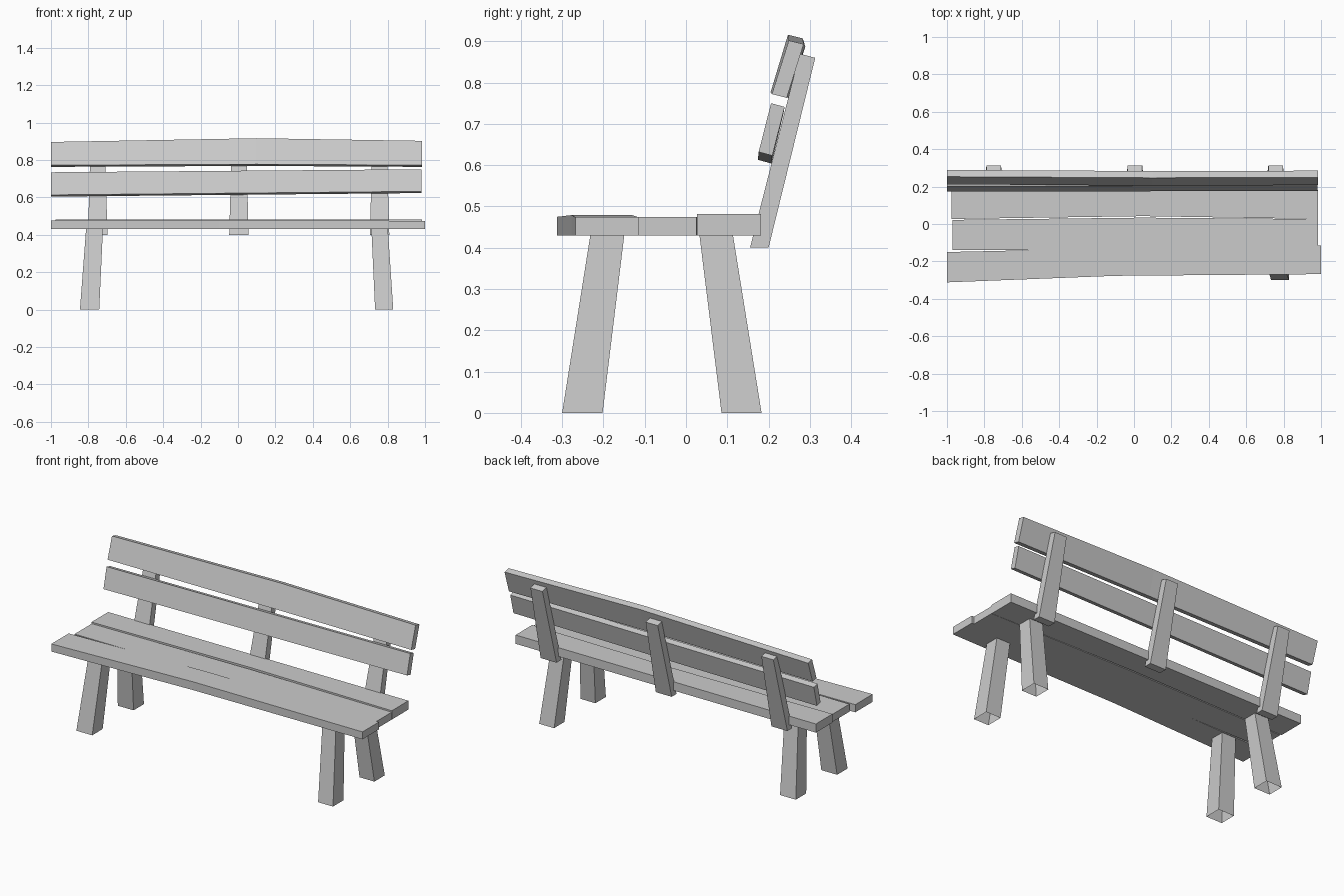
import bpy, bmesh

if "Cube" in bpy.data.objects:
    bpy.data.objects.remove(bpy.data.objects["Cube"])


def loft(name, sections, open_start=False):
    """Skin a row of four-cornered sections into one solid beam."""
    bm = bmesh.new()
    rings = [[bm.verts.new(p) for p in s] for s in sections]
    for a, b in zip(rings, rings[1:]):
        for i in range(4):
            j = (i + 1) % 4
            bm.faces.new((a[i], a[j], b[j], b[i]))
    caps = [bm.faces.new(rings[0]), bm.faces.new(rings[-1])]
    bmesh.ops.recalc_face_normals(bm, faces=bm.faces[:])
    if open_start:
        bmesh.ops.delete(bm, geom=[caps[0]], context='FACES_ONLY')
    me = bpy.data.meshes.new(name)
    bm.to_mesh(me)
    bm.free()
    ob = bpy.data.objects.new(name, me)
    bpy.context.collection.objects.link(ob)
    return ob


def rect(x0, x1, y0, y1, z):
    return [(x0, y0, z), (x1, y0, z), (x1, y1, z), (x0, y1, z)]


# Seat planks: stations of (x, front y, back y, top z)
def seat_plank(name, stations, z0=0.43):
    loft(name, [[(x, a, z0), (x, b, z0), (x, b, t), (x, a, t)]
                for x, a, b, t in stations])


seat_plank("seat_front_plank", [(-1.0, -0.312, -0.15, 0.475),
                                (-0.1, -0.277, -0.13, 0.479),
                                (1.0, -0.268, -0.115, 0.474)])
seat_plank("seat_middle_plank", [(-0.97, -0.138, 0.022, 0.475),
                                 (0.05, -0.14, 0.034, 0.475),
                                 (0.985, -0.13, 0.026, 0.474)])
seat_plank("seat_back_plank", [(-0.975, 0.027, 0.182, 0.481),
                               (0.05, 0.042, 0.182, 0.482),
                               (0.985, 0.027, 0.182, 0.482)])


# Backrest slats: stations of (x, bottom z, top z, front bottom y, front top y)
def back_slat(name, stations, thick=0.036, drop=0.009):
    loft(name, [[(x, yb, zb), (x, yt, zt),
                 (x, yt + thick, zt - drop), (x, yb + thick, zb - drop)]
                for x, zb, zt, yb, yt in stations])


back_slat("backrest_upper_slat", [(-1.0, 0.772, 0.896, 0.212, 0.253),
                                  (0.1, 0.777, 0.916, 0.205, 0.247),
                                  (0.985, 0.772, 0.902, 0.208, 0.249)])
back_slat("backrest_lower_slat", [(-1.0, 0.613, 0.734, 0.174, 0.203),
                                  (0.98, 0.632, 0.75, 0.176, 0.206)], 0.033)

# Leaning backrest posts, slightly wider at the foot
for name, x in (("left", -0.75), ("middle", 0.005), ("right", 0.757)):
    foot, head = 0.052, 0.039
    loft(f"backrest_post_{name}", [
        rect(x - foot, x + foot, 0.155, 0.2, 0.4),
        [(x - head, 0.275, 0.87), (x + head, 0.275, 0.87),
         (x + head, 0.313, 0.86), (x - head, 0.313, 0.86)]])

# Splayed legs, open underneath
for side, bx, tx in (("left", (-0.845, -0.742), (-0.812, -0.722)),
                     ("right", (0.733, 0.83), (0.713, 0.801))):
    for end, by, ty in (("front", (-0.3, -0.202), (-0.231, -0.149)),
                        ("back", (0.086, 0.183), (0.032, 0.113))):
        loft(f"{end}_{side}_leg",
             [rect(*bx, *by, 0), rect(*tx, *ty, 0.435)], open_start=True)
